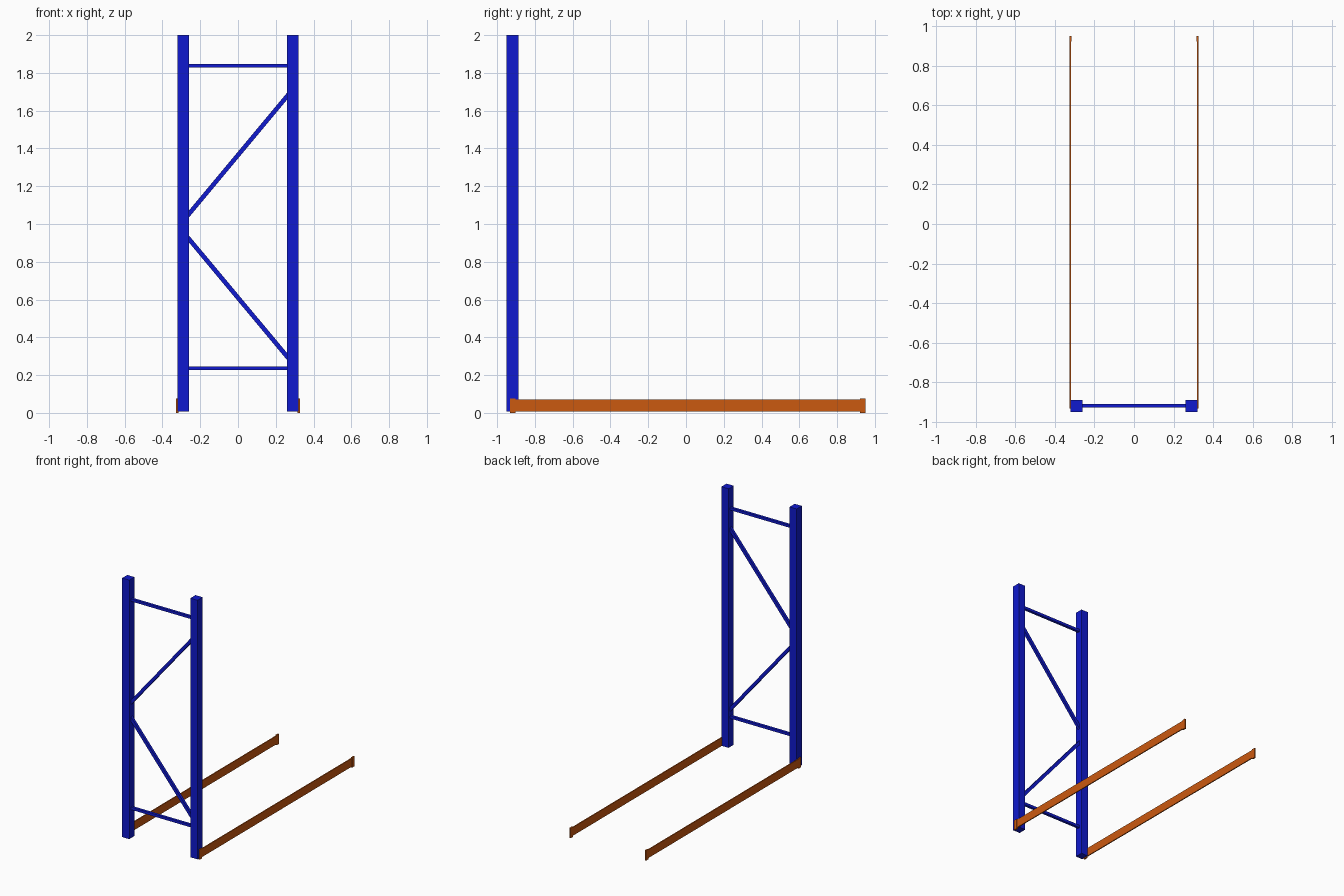
import bpy, bmesh, math
from mathutils import Matrix, Vector

if "Cube" in bpy.data.objects:
    bpy.data.objects.remove(bpy.data.objects["Cube"])


def material(name, color):
    m = bpy.data.materials.new(name)
    m.diffuse_color = color
    m.use_nodes = True
    m.node_tree.nodes["Principled BSDF"].inputs["Base Color"].default_value = m.diffuse_color
    return m


BLUE = material("blue_paint", (0.005, 0.01, 0.62, 1))
ORANGE = material("orange_paint", (0.6, 0.1, 0.005, 1))


def box(name, lo, hi, mat):
    """Box between two opposite corners."""
    lo, hi = Vector(lo), Vector(hi)
    bm = bmesh.new()
    bmesh.ops.create_cube(bm, size=1, matrix=Matrix.Diagonal((*(hi - lo), 1)))
    mesh = bpy.data.meshes.new(name)
    bm.to_mesh(mesh)
    bm.free()
    mesh.materials.append(mat)
    ob = bpy.data.objects.new(name, mesh)
    ob.location = (lo + hi) / 2
    bpy.context.collection.objects.link(ob)
    return ob


def brace(name, z_left, z_right, t):
    """Square bar between the two uprights."""
    dx, dz = 0.54, z_right - z_left
    half = math.hypot(dx, dz) / 2
    ob = box(name, (-half, -0.01, -t / 2), (half, 0.01, t / 2), BLUE)
    ob.location = (0.001, -0.918, (z_left + z_right) / 2)
    ob.rotation_euler.y = -math.atan2(dz, dx)


# Uprights and side beams with end plates
for side, s in (("left", -1), ("right", 1)):
    x0, x1 = sorted((s * 0.26, s * 0.32))
    box(side + "_upright", (x0, -0.95, 0.008), (x1, -0.888, 2.0), BLUE)
    x0, x1 = sorted((s * 0.317, s * 0.325))
    box(side + "_beam", (x0, -0.925, 0.008), (x1, 0.945, 0.072), ORANGE)
    x0, x1 = sorted((s * 0.316, s * 0.327))
    for end, y0, y1 in (("front", -0.932, -0.902), ("back", 0.922, 0.95)):
        box(f"{side}_{end}_end_plate", (x0, y0, 0.0), (x1, y1, 0.077), ORANGE)

# Bracing
brace("bottom_brace", 0.236, 0.236, 0.02)
brace("top_brace", 1.838, 1.838, 0.02)
brace("lower_diagonal_brace", 0.932, 0.285, 0.024)
brace("upper_diagonal_brace", 1.042, 1.69, 0.024)
